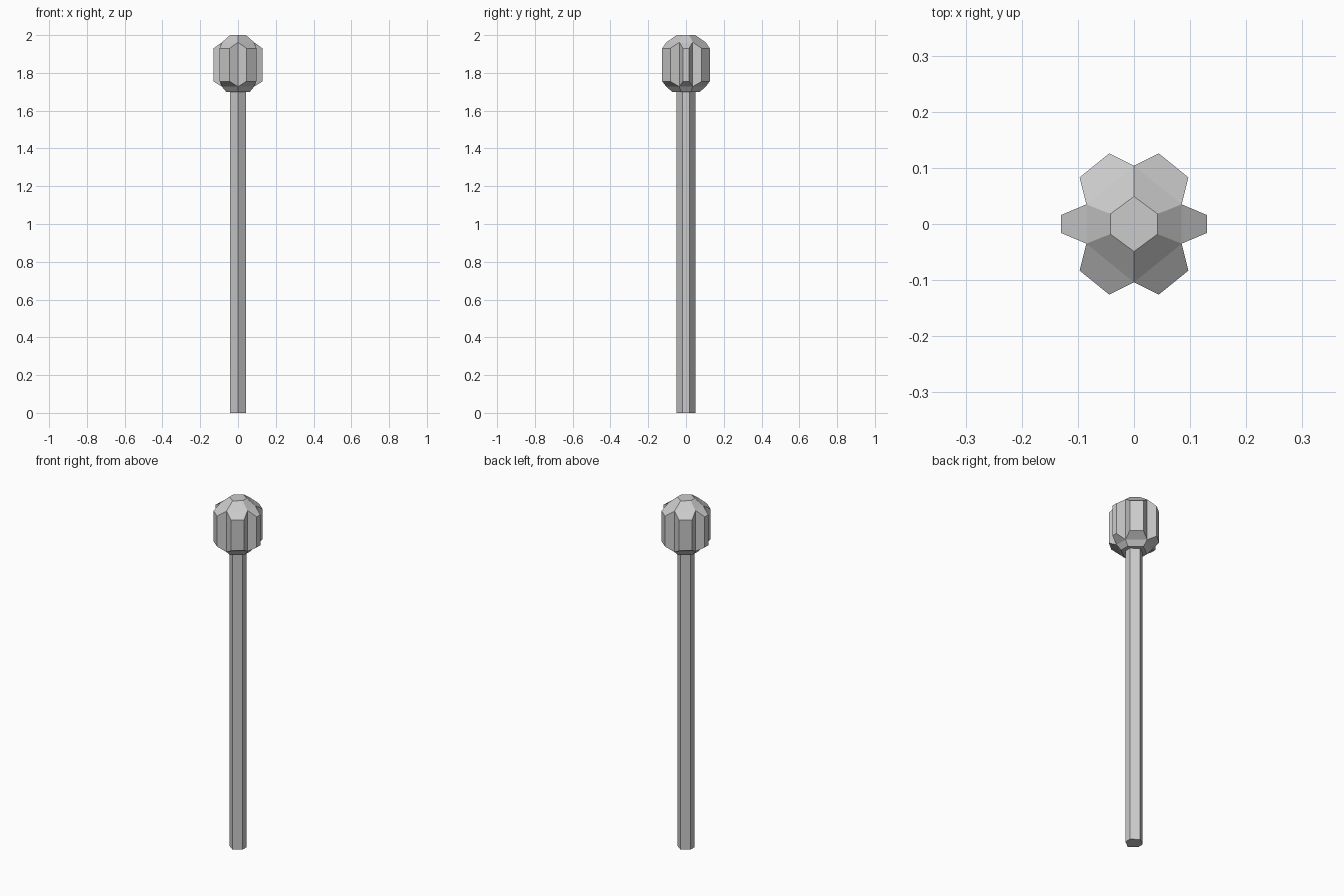
import bpy, bmesh

if "Cube" in bpy.data.objects:
    bpy.data.objects.remove(bpy.data.objects["Cube"])


def hexagon(x, y_side, y_tip):
    # Counter-clockwise hexagon with points on the y axis
    half = [(x, -y_side), (x, y_side), (0, y_tip)]
    return half + [(-px, -py) for px, py in half]


def make_object(name, bm):
    bmesh.ops.recalc_face_normals(bm, faces=bm.faces)
    mesh = bpy.data.meshes.new(name)
    bm.to_mesh(mesh)
    bm.free()
    obj = bpy.data.objects.new(name, mesh)
    bpy.context.collection.objects.link(obj)
    return obj


def ring(bm, points, z):
    return [bm.verts.new((x, y, z)) for x, y in points]


def band(bm, low, high):
    n = len(low)
    for i in range(n):
        j = (i + 1) % n
        bm.faces.new((low[i], low[j], high[j], high[i]))


SHAFT = hexagon(0.042, 0.018, 0.049)

# Six-sided shaft
bm = bmesh.new()
low, high = ring(bm, SHAFT, 0), ring(bm, SHAFT, 1.71)
band(bm, low, high)
bm.faces.new(low)
bm.faces.new(high)
make_object("shaft", bm)

# Head: tapered hexagonal core with one flange on each side
bm = bmesh.new()
core = hexagon(0.085, 0.035, 0.104)
base = ring(bm, hexagon(0.063, 0.026, 0.074), 1.70)
valley_low = ring(bm, core, 1.727)
valley_high = ring(bm, core, 1.962)
tip = ring(bm, SHAFT, 2.0)
bm.faces.new(base)
bm.faces.new(tip)
band(bm, base, valley_low)
band(bm, valley_high, tip)

# Outer edges of the flanges, the other half by symmetry
edges = [((0.13, -0.016), (0.13, 0.016)),
         ((0.097, 0.083), (0.044, 0.126)),
         ((-0.044, 0.126), (-0.097, 0.083))]
edges += [tuple((-x, -y) for x, y in e) for e in edges]
for i, edge in enumerate(edges):
    j = (i + 1) % 6
    a, b = ring(bm, edge, 1.755)
    d, c = ring(bm, edge, 1.93)
    inner = [valley_low[i], valley_low[j], valley_high[j], valley_high[i]]
    outer = [a, b, c, d]
    band(bm, inner, outer)
    bm.faces.new(outer)
make_object("flanged_head", bm)
